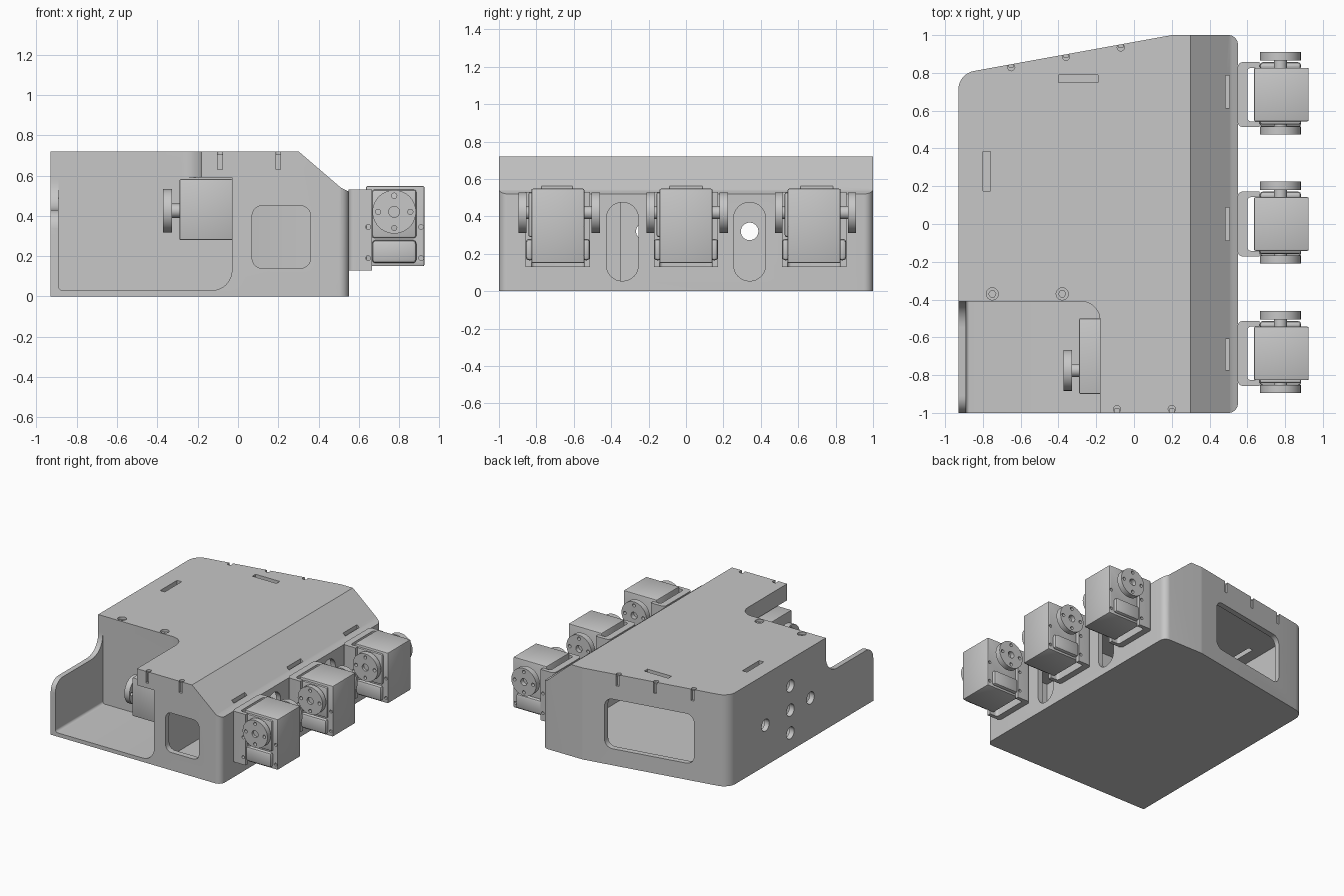
import bpy, bmesh, math
from mathutils import Vector

if "Cube" in bpy.data.objects:
    bpy.data.objects.remove(bpy.data.objects["Cube"], do_unlink=True)

grey = bpy.data.materials.new("light_grey")
grey.use_nodes = True
COLOUR = (0.57, 0.57, 0.57, 1)
grey.diffuse_color = COLOUR
grey.node_tree.nodes["Principled BSDF"].inputs["Base Color"].default_value = COLOUR
parts = []


def rounded(corners, steps=8):
    """Polygon from (u, v, radius) corners, with real arcs."""
    out = []
    for i, (u, v, r) in enumerate(corners):
        p = Vector((u, v))
        if r == 0:
            out.append(p)
            continue
        a = (Vector(corners[i - 1][:2]) - p).normalized()
        b = (Vector(corners[(i + 1) % len(corners)][:2]) - p).normalized()
        half = a.angle(b) / 2
        c = p + (a + b).normalized() * (r / math.sin(half))
        t = r / math.tan(half)
        start = p + a * t - c
        end = p + b * t - c
        sweep = math.atan2(start.cross(end), start.dot(end))
        first = math.atan2(start.y, start.x)
        for k in range(steps + 1):
            ang = first + sweep * k / steps
            out.append(c + Vector((math.cos(ang), math.sin(ang))) * r)
    return out


def rect(u0, u1, v0, v1, r=0):
    return rounded([(u0, v0, r), (u1, v0, r), (u1, v1, r), (u0, v1, r)])


def circle(u, v, r, n=32):
    return [Vector((u + r * math.cos(math.tau * k / n), v + r * math.sin(math.tau * k / n)))
            for k in range(n)]


def prism(name, outline, axis, lo, hi, bevel=0):
    """Extrude an outline along an axis; z uses (x,y), y uses (x,z), x uses (y,z)."""
    place = {"z": lambda p, w: (p[0], p[1], w),
             "y": lambda p, w: (p[0], w, p[1]),
             "x": lambda p, w: (w, p[0], p[1])}[axis]
    bm = bmesh.new()
    rings = [[bm.verts.new(place(p, w)) for p in outline] for w in (lo, hi)]
    bm.faces.new(rings[0])
    bm.faces.new(rings[1][::-1])
    n = len(outline)
    for i in range(n):
        j = (i + 1) % n
        bm.faces.new((rings[0][i], rings[0][j], rings[1][j], rings[1][i]))
    bmesh.ops.recalc_face_normals(bm, faces=bm.faces)
    if bevel:
        bmesh.ops.bevel(bm, geom=bm.edges[:], offset=bevel, segments=2,
                        profile=0.5, affect="EDGES", clamp_overlap=True)
    mesh = bpy.data.meshes.new(name)
    bm.to_mesh(mesh)
    bm.free()
    mesh.materials.append(grey)
    ob = bpy.data.objects.new(name, mesh)
    bpy.context.collection.objects.link(ob)
    return ob


def cut(target, *cutters):
    """Subtract cutters from the target and discard them."""
    for c in cutters:
        mod = target.modifiers.new("cut", "BOOLEAN")
        mod.operation, mod.solver, mod.object = "DIFFERENCE", "EXACT", c
        dg = bpy.context.evaluated_depsgraph_get()
        dg.update()
        mesh = bpy.data.meshes.new_from_object(target.evaluated_get(dg))
        target.modifiers.clear()
        target.data = mesh
        bpy.data.objects.remove(c, do_unlink=True)


def part(*args, **kw):
    ob = prism(*args, **kw)
    parts.append(ob)
    return ob


def slope(d):
    """Cutter for the long chamfer on the left shoulder, moved inward by d."""
    pts = [(0.23, 0.78), (0.51, 0.54), (0.59, 0.50), (0.8, 0.5), (0.8, 0.78)]
    return prism("slope_cutter", [(x - d, z - d) for x, z in pts], "y", -1.2, 1.2)


# Housing: solid outline with the shoulder chamfer
housing = part("housing", rounded([
    (-0.93, -1, 0), (0.55, -1, 0.05), (0.55, 1, 0.05),
    (0.2, 1, 0.1), (-0.93, 0.795, 0.1)]), "z", 0, 0.72)
cut(housing, slope(0))

# Hollow interior, leaving walls around the front bay
cavity = prism("cavity", rounded([
    (-0.89, -0.955, 0), (0.51, -0.955, 0.03), (0.51, 0.955, 0.03),
    (0.2, 0.955, 0), (-0.89, 0.76, 0.08)]), "z", 0.035, 0.67)
cut(cavity, slope(0.035),
    prism("bay_walls", rect(-1.2, 0.02, -1.2, -0.35), "z", -0.2, 1))
cut(housing, cavity)

# Open bay: lower pocket, lid notch and curved side wall
cut(housing,
    prism("pocket", rounded([(-0.89, 0.03, 0.02), (-0.03, 0.03, 0.1),
                             (-0.03, 0.59, 0), (-0.89, 0.59, 0)]), "y", -1.2, -0.41),
    prism("lid_notch", rounded([(-1.2, -1.2, 0), (-0.18, -1.2, 0),
                                (-0.18, -0.41, 0.1), (-1.2, -0.41, 0)]), "z", 0.588, 0.9),
    prism("side_sweep", rounded([(-1.2, 0.3, 0), (-1, 0.3, 0), (-1, 0.43, 0.09),
                                 (-0.41, 0.43, 0.14), (-0.41, 0.8, 0),
                                 (-1.2, 0.8, 0)]), "x", -1.2, -0.88))

# Front and back windows
cut(housing,
    prism("front_window", rect(0.07, 0.36, 0.14, 0.45, 0.05), "y", -1.2, -0.9),
    prism("back_window", rect(-0.66, 0.03, 0.13, 0.52, 0.06), "y", 0.7, 1.2))

# Tall cable slots on the left, round holes on the right
for y in (-0.34, 0.34):
    cut(housing, prism("cable_slot", rect(y - 0.085, y + 0.085, 0.055, 0.475, 0.084),
                       "x", 0.4, 0.7))
for y, z in ((0.34, 0.32), (0.03, 0.32), (-0.22, 0.32), (0.03, 0.51), (0.03, 0.14)):
    cut(housing, prism("side_hole", circle(y, z, 0.047), "x", -1.1, -0.8))

# Slots through the lid and shoulder
for x, y, w, d in ((-0.295, 0.77, 0.105, 0.02), (-0.78, 0.28, 0.02, 0.105),
                   (0.495, 0.7, 0.01, 0.087), (0.495, 0, 0.01, 0.087),
                   (0.495, -0.69, 0.01, 0.082)):
    cut(housing, prism("lid_slot", rect(x - w, x + w, y - d, y + d), "z", 0.48, 0.9))

# Screw grooves along the lid edges
for x, y in ((-0.65, 0.83), (-0.36, 0.885), (-0.07, 0.935), (-0.09, -0.98), (0.2, -0.98)):
    out = y + math.copysign(0.2, y)
    cut(housing,
        prism("groove", rect(x - 0.012, x + 0.012, min(y, out), max(y, out)), "z", 0.63, 0.9),
        prism("groove_end", circle(x, y, 0.019, 20), "z", 0.705, 0.9))

# Recessed lid screws
for x in (-0.75, -0.38):
    cut(housing, prism("recess", circle(x, -0.37, 0.032), "z", 0.70, 0.9),
        prism("hex_socket", circle(x, -0.37, 0.019, 6), "z", 0.68, 0.9))


def horn(name, axis, u, v, lo, hi):
    """Drive disc with a centre bore and four screw holes."""
    disc = part(name, circle(u, v, 0.108, 40), axis, lo, hi)
    cut(disc, prism("bore", circle(u, v, 0.027, 20), axis, lo - 0.1, hi + 0.1))
    for k in range(4):
        a = k * math.pi / 2
        cut(disc, prism("hole", circle(u + 0.08 * math.cos(a), v + 0.08 * math.sin(a), 0.013, 14),
                        axis, lo - 0.1, hi + 0.1))


# Three actuators along the left side
for label, y in (("front", -0.685), ("middle", 0), ("back", 0.685)):
    body = part(label + "_motor_body", rect(0.635, 0.925, 0.15, 0.548), "y",
                y - 0.142, y + 0.142, bevel=0.008)
    bracket = part(label + "_bracket", rounded([
        (0.548, y - 0.172, 0.03), (0.665, y - 0.172, 0), (0.665, y - 0.142, 0),
        (0.6, y - 0.142, 0.02), (0.6, y + 0.142, 0.02), (0.665, y + 0.142, 0),
        (0.665, y + 0.172, 0), (0.548, y + 0.172, 0.03)]), "z", 0.13, 0.53)
    for z in (0.19, 0.345):
        cut(bracket, prism("hole", circle(0.646, z, 0.012, 14), "y", y - 0.3, y + 0.3))
        for side in (-1, 1):
            cut(body, prism("dimple", circle(0.908, z, 0.012, 14), "y",
                            y + side * 0.142 - 0.015, y + side * 0.142 + 0.015))
    for end, s in (("front", -1), ("back", 1)):
        def span(a, b):
            return sorted((y + s * a, y + s * b))
        name = label + "_motor_" + end
        part(name + "_block", rect(0.665, 0.885, 0.165, 0.28), "y", *span(0.13, 0.172),
             bevel=0.018)
        part(name + "_hub", circle(0.775, 0.42, 0.035), "y", *span(0.13, 0.19))
        if s < 0:
            part(name + "_plate", rect(0.665, 0.885, 0.29, 0.53), "y", *span(0.13, 0.158),
                 bevel=0.012)
            horn(name + "_horn", "y", 0.775, 0.42, *span(0.168, 0.21))
        else:
            horn(name + "_horn", "y", 0.775, 0.42, *span(0.18, 0.225))

# Actuator inside the bay, facing right
part("bay_motor_body", rect(-0.9, -0.5, 0.28, 0.582), "x", -0.29, -0.028, bevel=0.006)
part("bay_motor_hub", circle(-0.775, 0.425, 0.035), "x", -0.34, -0.28)
horn("bay_motor_horn", "x", -0.775, 0.425, -0.372, -0.328)

# Smooth the rounded faces, keep edges sharp
for ob in bpy.context.view_layer.objects:
    ob.select_set(ob in parts)
bpy.context.view_layer.objects.active = housing
bpy.ops.object.shade_smooth_by_angle(angle=math.radians(30))
